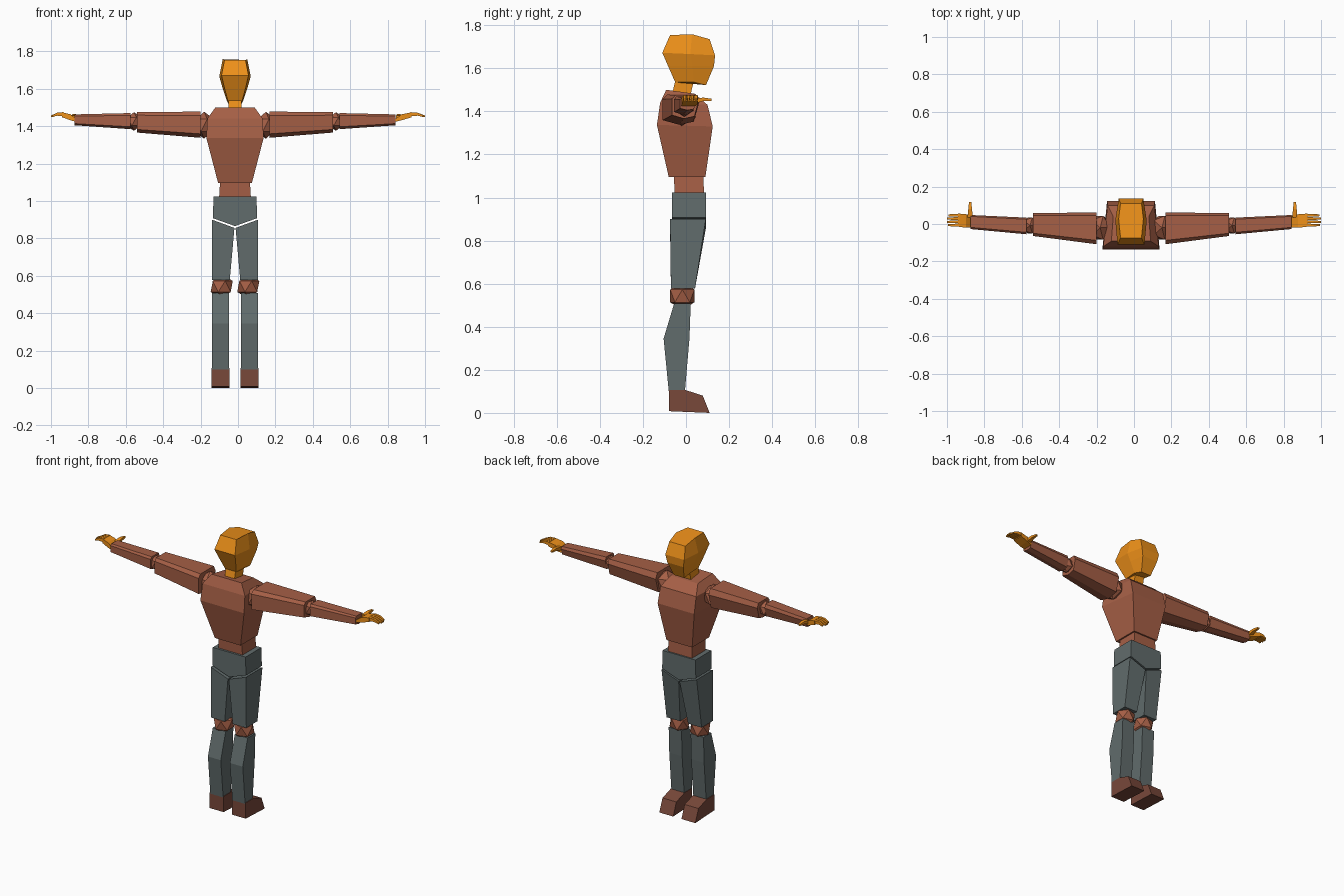
import bpy, bmesh
from mathutils import Vector

if "Cube" in bpy.data.objects:
    bpy.data.objects.remove(bpy.data.objects["Cube"])

CX = -0.016  # body centre line


def material(name, rgb):
    m = bpy.data.materials.new(name)
    m.diffuse_color = (*rgb, 1)
    m.use_nodes = True
    m.node_tree.nodes["Principled BSDF"].inputs["Base Color"].default_value = m.diffuse_color
    return m


SKIN = material("orange", (0.85, 0.28, 0.01))
SHIRT = material("brown", (0.38, 0.115, 0.061))
TROUSERS = material("slate", (0.12, 0.15, 0.15))
LEATHER = material("dark_brown", (0.19, 0.065, 0.042))


def finish(name, bm, mat):
    bmesh.ops.recalc_face_normals(bm, faces=bm.faces)
    me = bpy.data.meshes.new(name)
    bm.to_mesh(me)
    bm.free()
    me.materials.append(mat)
    ob = bpy.data.objects.new(name, me)
    bpy.context.collection.objects.link(ob)
    return ob


def loft(name, rings, mat):
    """Skin a closed solid through rings of equal point count."""
    bm = bmesh.new()
    vs = [[bm.verts.new(p) for p in r] for r in rings]
    n = len(vs[0])
    for a, b in zip(vs, vs[1:]):
        for i in range(n):
            j = (i + 1) % n
            bm.faces.new((a[i], a[j], b[j], b[i]))
    bm.faces.new(vs[0])
    bm.faces.new(vs[-1])
    return finish(name, bm, mat)


def rect(s, x0, x1, y0, y1, z, zi=None):
    """Level ring, x measured outwards from the centre line; zi = inner edge height."""
    zi = z if zi is None else zi
    return [(CX + s * x0, y0, zi), (CX + s * x1, y0, z),
            (CX + s * x1, y1, z), (CX + s * x0, y1, zi)]


def body_ring(hb, hf, y0, y1, zb, zf):
    return [(CX - hb, y0, zb), (CX + hb, y0, zb), (CX + hf, y1, zf), (CX - hf, y1, zf)]


def head_ring(back, mid, front):
    """Six-sided ring from (half width, y, z) stations."""
    st = (back, mid, front)
    return ([(CX - w, y, z) for w, y, z in st] +
            [(CX + w, y, z) for w, y, z in reversed(st)])


def joint(name, centre, size, mat):
    bm = bmesh.new()
    bmesh.ops.create_icosphere(bm, subdivisions=1, radius=1)
    for v in bm.verts:
        v.co = Vector([c * k for c, k in zip(v.co, size)]) + Vector(centre)
    return finish(name, bm, mat)


SECTION = [(0.12, 1), (0.9, 1), (1, 0.75), (0.85, 0.1), (0.45, 0), (0, 0.15), (0, 0.85)]


def limb_ring(x, y0, y1, z0, z1):
    return [(x, y0 + (y1 - y0) * u, z0 + (z1 - z0) * v) for u, v in SECTION]


def bar_ring(x, y0, y1, z0, z1):
    return [(x, y0, z0), (x, y1, z0), (x, y1, z1), (x, y0, z1)]


# Head and neck
loft("head", [
    head_ring((.056, -.074, 1.754), (.066, .028, 1.758), (.056, .11, 1.735)),
    head_ring((.072, -.11, 1.672), (.084, .02, 1.666), (.066, .135, 1.66)),
    head_ring((.058, -.083, 1.61), (.068, .03, 1.61), (.056, .13, 1.61)),
    head_ring((.038, -.05, 1.535), (.044, .037, 1.536), (.036, .093, 1.522))], SKIN)
loft("neck", [body_ring(.034, .034, -.068, .03, 1.44, 1.43),
              body_ring(.034, .034, -.062, .022, 1.49, 1.48),
              body_ring(.034, .034, -.048, .038, 1.55, 1.55)], SKIN)

# Torso
loft("chest", [body_ring(.09, .09, -.08, .09, 1.095, 1.095),
               body_ring(.153, .128, -.135, .124, 1.337, 1.33),
               body_ring(.148, .125, -.12, .1, 1.44, 1.43),
               body_ring(.105, .095, -.092, .04, 1.5, 1.482)], SHIRT)
loft("waist", [body_ring(.086, .086, -.052, .085, 1.0, 1.0),
               body_ring(.08, .08, -.056, .08, 1.1, 1.1)], SHIRT)

# Pelvis: pointed profile extruded front to back
profile = [(-.115, 1.023), (.115, 1.023), (.118, .908), (0, .866), (-.118, .908)]
loft("pelvis", [[(CX + x, y, z) for x, z in profile] for y in (-.066, .093)], TROUSERS)

for s, side in ((-1, "left"), (1, "right")):
    # Leg
    loft("thigh_" + side, [rect(s, .003, .123, -.074, .092, .9, .856),
                           rect(s, .028, .123, -.07, .042, .578)], TROUSERS)
    joint("knee_" + side, (CX + s * .071, -.017, .543), (.066, .066, .066), SHIRT)
    loft("shin_" + side, [rect(s, .032, .122, -.055, .022, .508),
                          rect(s, .032, .122, -.104, .016, .345),
                          rect(s, .032, .122, -.08, -.005, .1)], TROUSERS)
    foot = [(-.08, .008), (-.08, .107), (-.005, .107), (.078, .08), (.11, 0)]
    loft("foot_" + side, [[(CX + s * x, y, z) for y, z in foot]
                          for x in (.029, .126)], LEATHER)

    # Arm
    joint("shoulder_" + side, (CX + s * .165, -.02, 1.405), (.06, .075, .072), SHIRT)
    loft("upper_arm_" + side, [limb_ring(CX + s * .185, -.108, .062, 1.338, 1.478),
                               limb_ring(CX + s * .524, -.064, .058, 1.366, 1.475)], SHIRT)
    joint("elbow_" + side, (CX + s * .54, -.008, 1.425), (.045, .05, .05), SHIRT)
    loft("forearm_" + side, [limb_ring(CX + s * .558, -.055, .034, 1.384, 1.47),
                             limb_ring(CX + s * .858, -.027, .048, 1.405, 1.463)], SHIRT)

    # Hand: palm, four drooping fingers and a thumb
    w = -.868 if s < 0 else .842
    span = s * 1.0 - w
    at = lambda t: w + span * t
    loft("palm_" + side, [bar_ring(at(0), -.02, .046, 1.424, 1.44),
                          bar_ring(at(.22), -.02, .052, 1.432, 1.464),
                          bar_ring(at(.55), -.014, .056, 1.448, 1.474)], SKIN)
    for i in range(4):
        y = -.013 + i * .0175
        tip = (.96, 1, 1, .94)[i]
        loft(f"finger_{side}_{i + 1}", [bar_ring(at(.5), y, y + .015, 1.453, 1.475),
                                        bar_ring(at(.75), y, y + .014, 1.456, 1.472),
                                        bar_ring(at(tip), y + .002, y + .012, 1.449, 1.457)], SKIN)
    tx = -.876 if s < 0 else .860
    loft("thumb_" + side, [[(tx + a * r, y, z + b * r * .8) for a, b in
                            ((-1, -1), (1, -1), (1, 1), (-1, 1))]
                           for y, z, r in ((.035, 1.446, .014), (.08, 1.456, .01),
                                           (.118, 1.454, .006))], SKIN)
